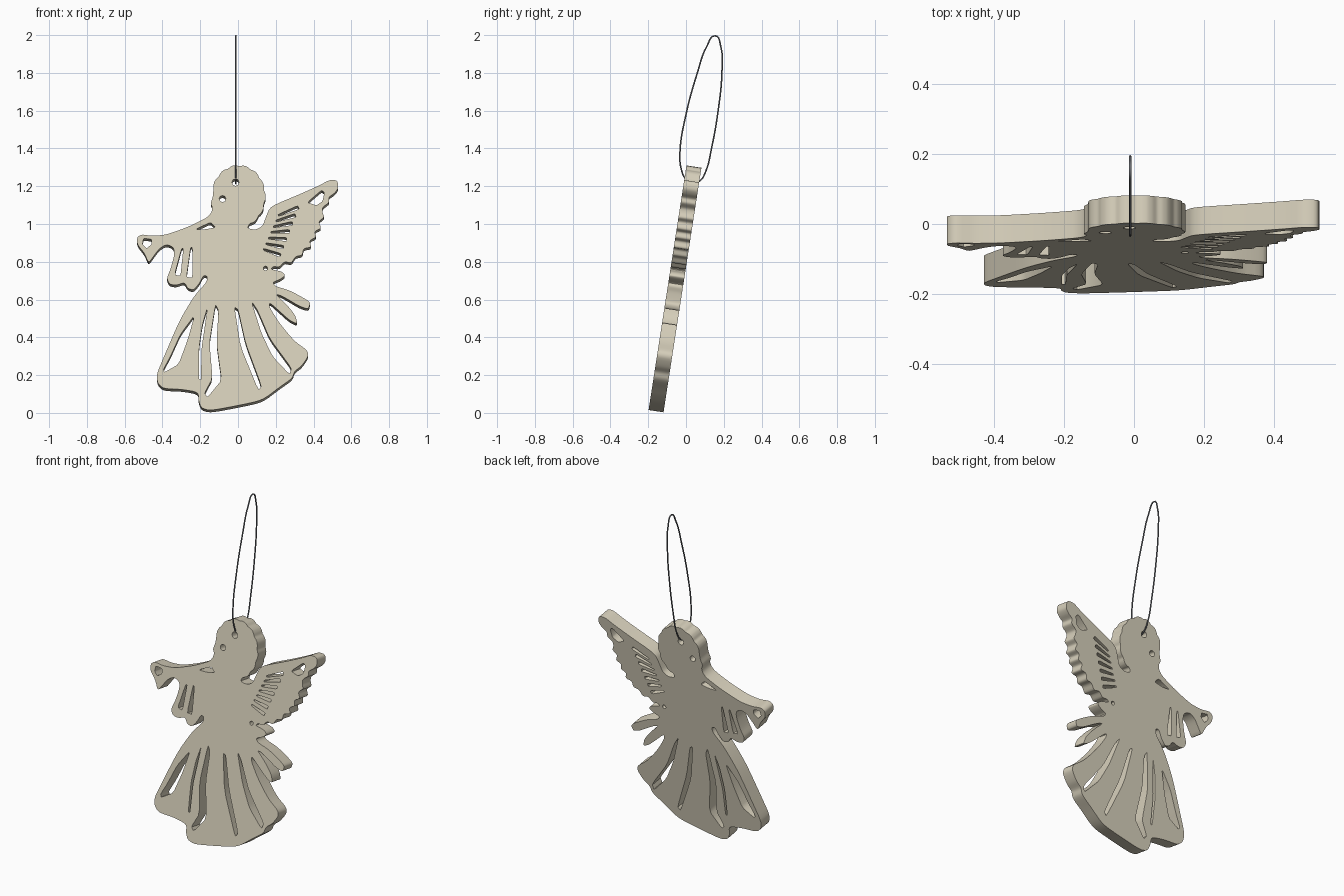
import bpy, math

S = 189.0            # drawing units per model unit
LEAN = 0.155         # backward lean (dy per dz)
THICK = 0.08


def material(name, rgb):
    m = bpy.data.materials.new(name)
    m.diffuse_color = (*rgb, 1)
    return m


def to_plate(u, v):
    """Drawing position (v downwards) -> position on the plate."""
    return ((u - 238.5) / S, (413.5 - v) / S * math.hypot(1, LEAN), 0, 1)


def round_off(pts, cut):
    """Cut every corner of a closed loop once."""
    out = []
    for a, b in zip(pts, pts[1:] + pts[:1]):
        for t in (cut, 1 - cut):
            out.append((a[0] + (b[0] - a[0]) * t, a[1] + (b[1] - a[1]) * t))
    return out


def add_loop(curve, pts):
    sp = curve.splines.new('POLY')
    sp.points.add(len(pts) - 1)
    for sp_pt, p in zip(sp.points, pts):
        sp_pt.co = to_plate(*p)
    sp.use_cyclic_u = True


def finish(curve, name, mat, angle):
    ob = bpy.data.objects.new(name, curve)
    bpy.context.collection.objects.link(ob)
    bpy.ops.object.select_all(action='DESELECT')
    ob.select_set(True)
    bpy.context.view_layer.objects.active = ob
    bpy.ops.object.convert(target='MESH')
    ob = bpy.context.object
    ob.data.materials.clear()
    ob.data.materials.append(mat)
    bpy.ops.object.shade_smooth_by_angle(angle=math.radians(angle))
    return ob


def ring(u, v, r, n=8):
    return [(u + r * math.cos(i * math.tau / n), v + r * math.sin(i * math.tau / n)) for i in range(n)]


def slot(a, b, w0, w1):
    """Tapered slit from a to b."""
    dx, dy = b[0] - a[0], b[1] - a[1]
    l = math.hypot(dx, dy)
    nx, ny = -dy / l, dx / l
    return [(a[0] + nx * w0, a[1] + ny * w0), (b[0] + nx * w1, b[1] + ny * w1),
            (b[0] - nx * w1, b[1] - ny * w1), (a[0] - nx * w0, a[1] - ny * w0)]


# Outline pieces, clockwise from the trumpet bell
trumpet = [(137.5, 246), (137.5, 239), (142, 236), (152, 237.5), (160, 237), (168, 236),
           (190, 228), (208, 219), (212, 214), (213, 209), (211, 205), (213.5, 198)]
head = []
for i in range(37):
    a = math.radians(165 - 230 * i / 36)
    r = 1 + 0.05 * abs(math.sin(math.pi * i / 4))
    head.append((239 + 26 * r * math.cos(a), 198 - 30 * r * math.sin(a)))
wing = [(248, 230), (256, 231.5), (263, 228), (267, 217), (271, 208), (300, 196), (320, 187), (330, 181.5),
        (338, 182), (339, 190), (335, 195), (329, 199), (330, 204), (323, 209), (323, 214),
        (325, 219), (319, 223), (322, 230), (315, 233), (317, 239), (310, 242), (312, 249),
        (304, 250), (303, 257), (296, 258), (292, 265), (285, 263), (280, 269), (274, 268)]
sash = [(271, 271), (282, 273), (286, 277), (281, 281), (273, 284), (276, 288), (290, 292),
        (303, 299), (311, 304), (309, 311), (300, 308), (290, 302), (281, 297), (276, 296),
        (286, 305), (296, 317), (298, 326), (290, 322), (280, 313), (270, 304)]
skirt = [(270, 309), (280, 325), (295, 343), (308, 352), (309, 358), (302, 368), (295, 373),
         (293, 380), (280, 389), (263, 402), (240, 407), (211, 412.4), (202, 410), (199, 403),
         (199, 394), (182, 391), (164, 390.5), (158, 385), (157, 376), (165, 357), (180, 322),
         (195, 297), (207, 284)]
sleeve = [(208, 278), (204, 277), (200, 285), (194, 292), (188, 290), (185, 284), (177, 287),
          (170, 286), (167, 280), (171, 271), (175, 256), (174, 249), (167, 246), (160, 250),
          (154, 258), (149, 265), (145, 255)]

# Openings: hanging hole, eye, bell, waist, arm gap
holes = [ring(236, 184, 3.6), ring(223, 200.5, 3.4), ring(266, 270, 2.2),
         [(144, 240), (152, 241), (152, 246), (147, 250), (143, 246)],
         [(196, 231), (211, 224), (216, 229), (206, 231)]]
# Sleeve slits
holes += [slot((183, 250), (178, 277), 0.8, 3), slot((192, 249), (190, 279), 0.8, 3)]
# Wing slits and the tip opening
for i in range(7):
    t = i / 6
    holes.append(slot((279 - 15 * t, 217 + 34 * t), (299 - 18 * t, 209 + 48 * t), 0.9, 1.9))
holes.append([(308, 204), (322, 192), (325, 194), (323, 203), (317, 207)])
# Skirt pleats
holes += [[(195, 317), (188, 342), (179, 366), (165, 374), (164, 371), (171, 358), (181, 336)],
          [(208, 309), (205, 330), (202, 350), (201.5, 381), (199.5, 381), (199.5, 350), (203, 326)],
          [(216, 306), (219, 312), (217, 345), (222, 382), (208, 399), (205, 395), (213, 380), (210, 345)],
          [(235, 309), (238.5, 311), (246, 345), (262, 388), (259, 392), (241, 348)],
          [(252, 303), (258, 312), (270, 340), (292, 370), (290, 376), (273, 358), (262, 335)]]

# Leaning flat angel plate
plate = bpy.data.curves.new("angel_plate", 'CURVE')
plate.dimensions = '2D'
plate.fill_mode = 'BOTH'
plate.extrude = THICK / 2
add_loop(plate, round_off(round_off(trumpet + head + wing + sash + skirt + sleeve, 0.2), 0.25))
for hole in holes:
    add_loop(plate, round_off(hole, 0.12))
body = finish(plate, "angel_plate", material("clay", (0.68, 0.63, 0.50)), 40)
body.rotation_euler = (math.pi / 2 - math.atan(LEAN), 0, 0)
body.location = (0, -0.16, 0)

# Hanging cord loop
cord = bpy.data.curves.new("hanging_cord", 'CURVE')
cord.dimensions = '3D'
cord.bevel_depth = 0.004
cord.bevel_resolution = 2
cord.resolution_u = 6
path = [(0.03, 1.213), (0.0, 1.235), (-0.025, 1.29), (-0.032, 1.38), (0.0, 1.58), (0.06, 1.80),
        (0.11, 1.94), (0.155, 1.996), (0.184, 1.94), (0.19, 1.80), (0.17, 1.60), (0.135, 1.40),
        (0.105, 1.28), (0.075, 1.23)]
sp = cord.splines.new('BEZIER')
sp.bezier_points.add(len(path) - 1)
for bp, (y, z) in zip(sp.bezier_points, path):
    bp.co = (-0.011, y, z)
    bp.handle_left_type = bp.handle_right_type = 'AUTO'
sp.use_cyclic_u = True
finish(cord, "hanging_cord", material("dark_cord", (0.16, 0.17, 0.19)), 60)
